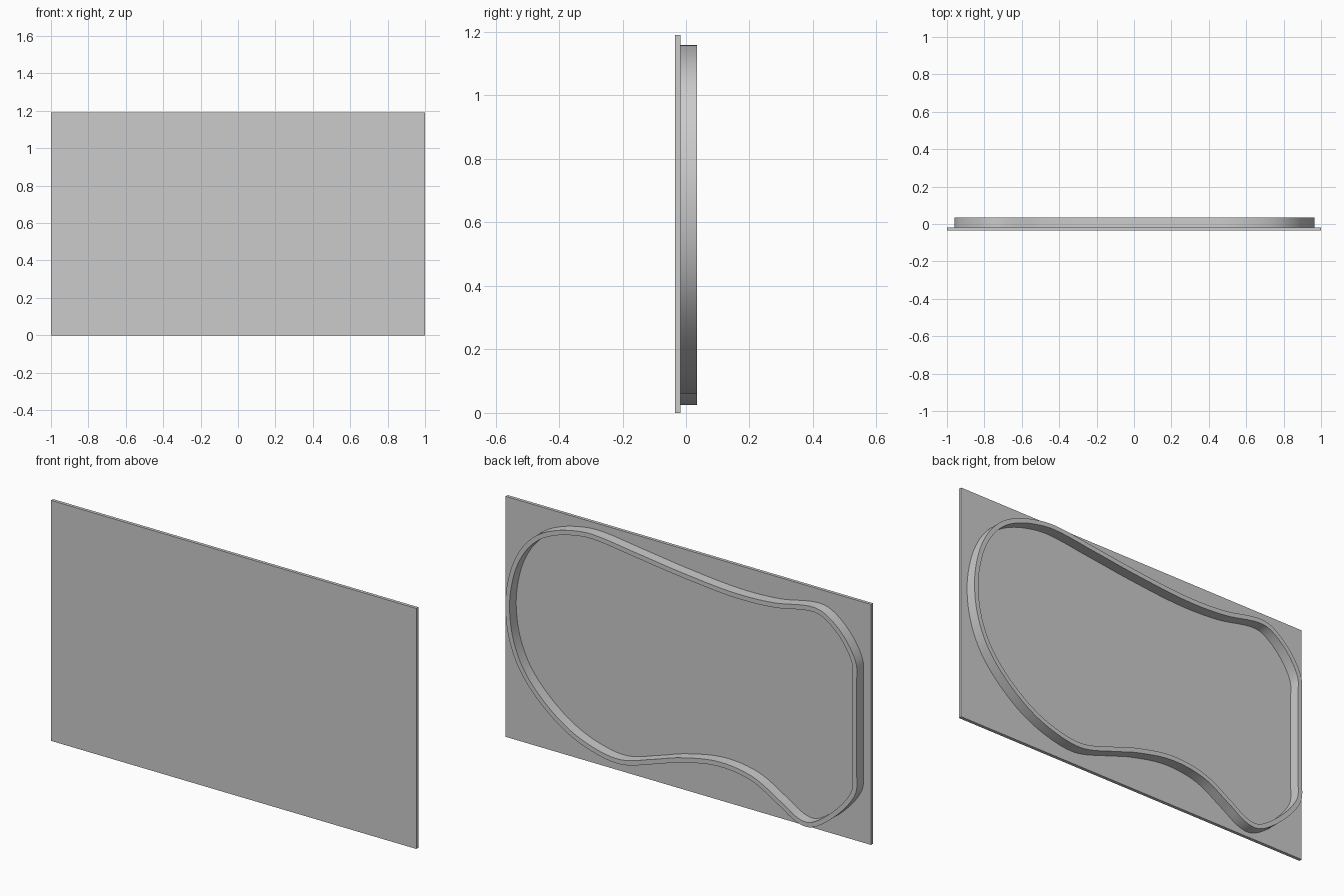
import bpy, bmesh, math
from mathutils import Vector
from mathutils.geometry import interpolate_bezier

WIDTH, HEIGHT = 2.0, 1.19
FRONT, SEAM, BACK = -0.034, -0.018, 0.034
RIM = 0.023

cube = bpy.data.objects.get("Cube")
if cube:
    bpy.data.objects.remove(cube, do_unlink=True)

grey = bpy.data.materials.new("plain grey")
grey.use_nodes = True
colour = (0.6, 0.6, 0.6, 1)
grey.diffuse_color = colour
grey.node_tree.nodes["Principled BSDF"].inputs["Base Color"].default_value = colour


def make_object(name, bm):
    bmesh.ops.recalc_face_normals(bm, faces=bm.faces)
    mesh = bpy.data.meshes.new(name)
    bm.to_mesh(mesh)
    bm.free()
    mesh.materials.append(grey)
    obj = bpy.data.objects.new(name, mesh)
    bpy.context.collection.objects.link(obj)
    return obj


def smooth_loop(points, steps=8):
    """Closed curve through the points, as (x, z) vectors."""
    pts = [Vector((x, 0, z)) for x, z in points]
    n = len(pts)
    tangent = [(pts[(i + 1) % n] - pts[i - 1]).normalized() for i in range(n)]
    loop = []
    for i in range(n):
        j = (i + 1) % n
        reach = (pts[j] - pts[i]).length / 3
        loop += interpolate_bezier(pts[i], pts[i] + tangent[i] * reach,
                                   pts[j] - tangent[j] * reach, pts[j], steps + 1)[:-1]
    return loop


# Flat backing panel
bm = bmesh.new()
bmesh.ops.create_cube(bm, size=1)
bmesh.ops.scale(bm, vec=(WIDTH, SEAM - FRONT, HEIGHT), verts=bm.verts)
bmesh.ops.translate(bm, vec=(0, (FRONT + SEAM) / 2, HEIGHT / 2), verts=bm.verts)
make_object("backing_panel", bm)

# Outer outline of the raised rim, clockwise in x and z from the upper left lobe
outline = [
    (0.49, 1.158), (0.62, 1.143), (0.735, 1.105), (0.82, 1.05), (0.89, 0.965),
    (0.94, 0.85), (0.965, 0.69), (0.945, 0.52), (0.88, 0.37), (0.76, 0.235),
    (0.61, 0.13), (0.45, 0.073), (0.32, 0.063), (0.15, 0.112), (0, 0.16),
    (-0.2, 0.195), (-0.38, 0.172), (-0.53, 0.092), (-0.62, 0.038), (-0.69, 0.025),
    (-0.76, 0.055), (-0.86, 0.137), (-0.93, 0.22), (-0.957, 0.28), (-0.958, 0.36),
    (-0.958, 0.82), (-0.956, 0.9), (-0.918, 0.98), (-0.855, 1.055), (-0.77, 1.112),
    (-0.69, 1.12), (-0.5, 1.085), (-0.28, 1.077), (0, 1.1), (0.26, 1.132),
]
outer = smooth_loop(outline)
count = len(outer)
inner = []
for i, p in enumerate(outer):
    t = (outer[(i + 1) % count] - outer[i - 1]).normalized()
    inner.append(p + Vector((-abs(RIM) * -t.z, 0, -t.x * RIM)) * -1)

# The inward side is the one that shortens the loop
def length(loop):
    return sum((loop[i] - loop[i - 1]).length for i in range(len(loop)))

if length(inner) > length(outer):
    inner = [2 * a - b for a, b in zip(outer, inner)]

# Raised rim: four loops joined into a closed rectangular section
bm = bmesh.new()
rings = [[bm.verts.new((p.x, y, p.z)) for p in loop]
         for loop, y in ((outer, SEAM), (outer, BACK), (inner, BACK), (inner, SEAM))]
for a, b in zip(rings, rings[1:] + rings[:1]):
    for i in range(count):
        bm.faces.new((a[i - 1], a[i], b[i], b[i - 1]))
rim = make_object("raised_rim", bm)

bpy.ops.object.select_all(action="DESELECT")
rim.select_set(True)
bpy.context.view_layer.objects.active = rim
bpy.ops.object.shade_smooth_by_angle(angle=math.radians(30))
